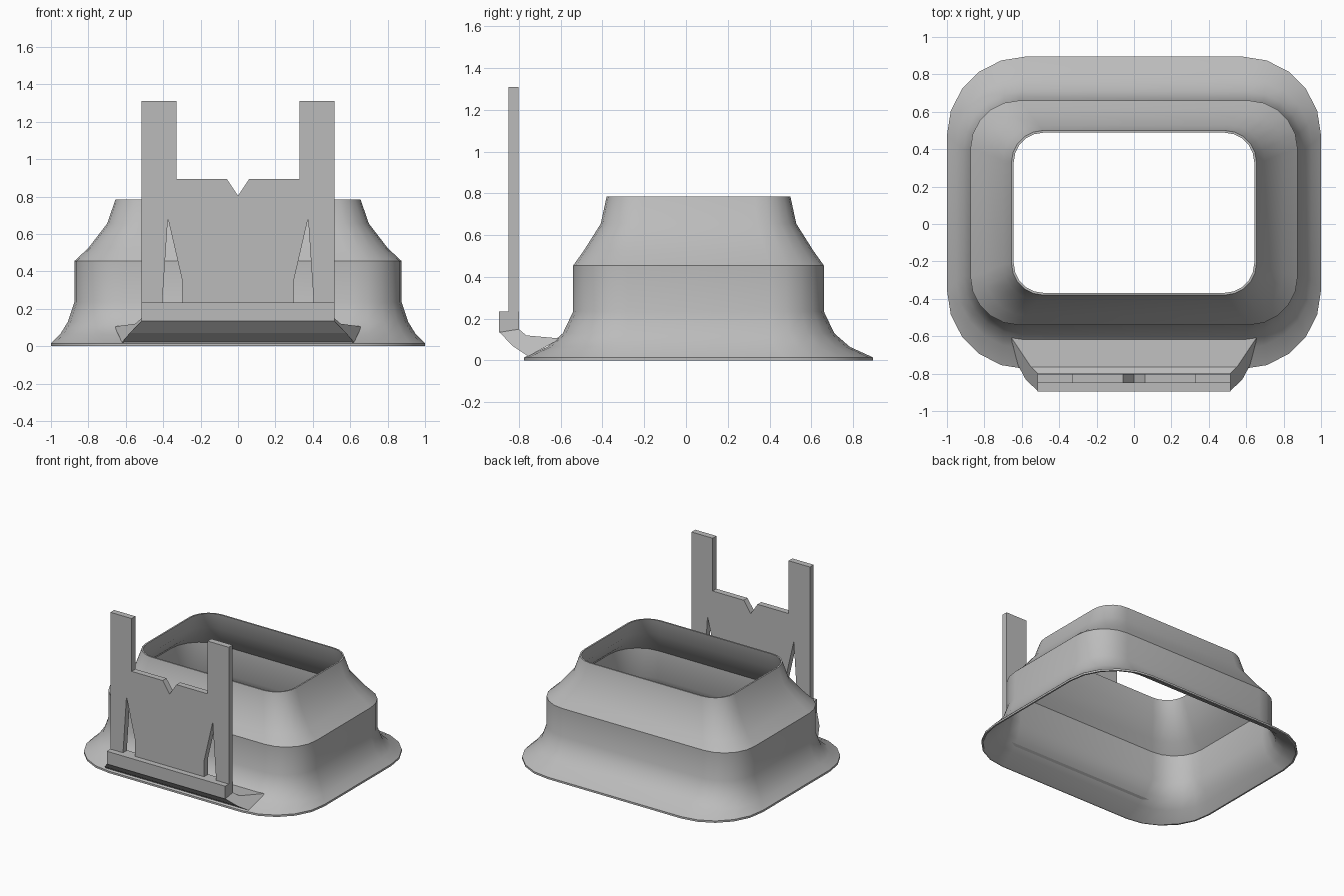
import bpy, bmesh, math

cube = bpy.data.objects.get("Cube")
if cube:
    bpy.data.objects.remove(cube, do_unlink=True)

grey = bpy.data.materials.new("light_grey")
grey.use_nodes = True
COLOUR = (0.5, 0.5, 0.5, 1)
grey.diffuse_color = COLOUR
grey.node_tree.nodes["Principled BSDF"].inputs["Base Color"].default_value = COLOUR


def finish(bm, name, smooth=False):
    bmesh.ops.recalc_face_normals(bm, faces=bm.faces[:])
    mesh = bpy.data.meshes.new(name)
    bm.to_mesh(mesh)
    bm.free()
    mesh.materials.append(grey)
    ob = bpy.data.objects.new(name, mesh)
    bpy.context.collection.objects.link(ob)
    if smooth:
        bpy.ops.object.select_all(action="DESELECT")
        ob.select_set(True)
        bpy.context.view_layer.objects.active = ob
        bpy.ops.object.shade_smooth_by_angle(angle=math.radians(28))
    return ob


def rounded_rect(hx, hy, r, z, cy=0.06, seg=5):
    pts = []
    for k, (sx, sy) in enumerate([(1, 1), (-1, 1), (-1, -1), (1, -1)]):
        for i in range(seg + 1):
            a = math.radians(90 * (k + i / seg))
            pts.append((sx * (hx - r) + r * math.cos(a),
                        cy + sy * (hy - r) + r * math.sin(a), z))
    return pts


def bridge(bm, a, b):
    n = len(a)
    for i in range(n):
        j = (i + 1) % n
        bm.faces.new((a[i], a[j], b[j], b[i]))


# Hollow flared shell: half width, half depth, corner radius, height
profile = [
    (1.0, 0.835, 0.42, 0.0), (1.0, 0.835, 0.42, 0.015),
    (0.95, 0.725, 0.36, 0.065), (0.91, 0.65, 0.31, 0.13),
    (0.875, 0.60, 0.26, 0.235), (0.875, 0.60, 0.26, 0.455),
    (0.80, 0.55, 0.23, 0.525), (0.70, 0.468, 0.19, 0.655),
    (0.655, 0.44, 0.17, 0.785),
]
WALL = 0.012
inner = [(x - WALL, y - WALL, r - WALL, z) for x, y, r, z in profile if z != 0.015]
bm = bmesh.new()
rings = [[bm.verts.new(p) for p in rounded_rect(*row)]
         for row in profile + inner[::-1]]
for i, ring in enumerate(rings):
    bridge(bm, ring, rings[(i + 1) % len(rings)])
finish(bm, "flared_shell", smooth=True)

# Tapered shelf joining the shell to the upright: half width, y, z
shelf = [(0.66, -0.60, 0.105), (0.55, -0.765, 0.12), (0.515, -0.80, 0.15),
         (0.515, -0.893, 0.135), (0.58, -0.83, 0.07), (0.62, -0.755, 0.02)]
bm = bmesh.new()
ends = [[bm.verts.new((s * x, y, z)) for x, y, z in shelf] for s in (-1, 1)]
bridge(bm, *ends)
for end in ends:
    bm.faces.new(end)
finish(bm, "front_shelf")

# Lip that carries the upright
bm = bmesh.new()
bmesh.ops.create_cube(bm, size=1)
for v in bm.verts:
    v.co = (v.co.x * 1.03, -0.847 + v.co.y * 0.096, 0.185 + v.co.z * 0.10)
finish(bm, "front_lip")

# Upright plate with two prongs, a central notch and two pointed slots
half = [(0.06, 0.895), (0.33, 0.895), (0.33, 1.31), (0.515, 1.31),
        (0.515, 0.235), (0.405, 0.235), (0.375, 0.685), (0.30, 0.36), (0.30, 0.235)]
outline = [(0, 0.805)] + half + [(-x, z) for x, z in reversed(half)]
bm = bmesh.new()
sides = [[bm.verts.new((x, y, z)) for x, z in outline] for y in (-0.85, -0.803)]
bridge(bm, *sides)
caps = [bm.faces.new(side) for side in sides]
bmesh.ops.recalc_face_normals(bm, faces=bm.faces[:])
bmesh.ops.triangulate(bm, faces=caps)
finish(bm, "upright_plate")
